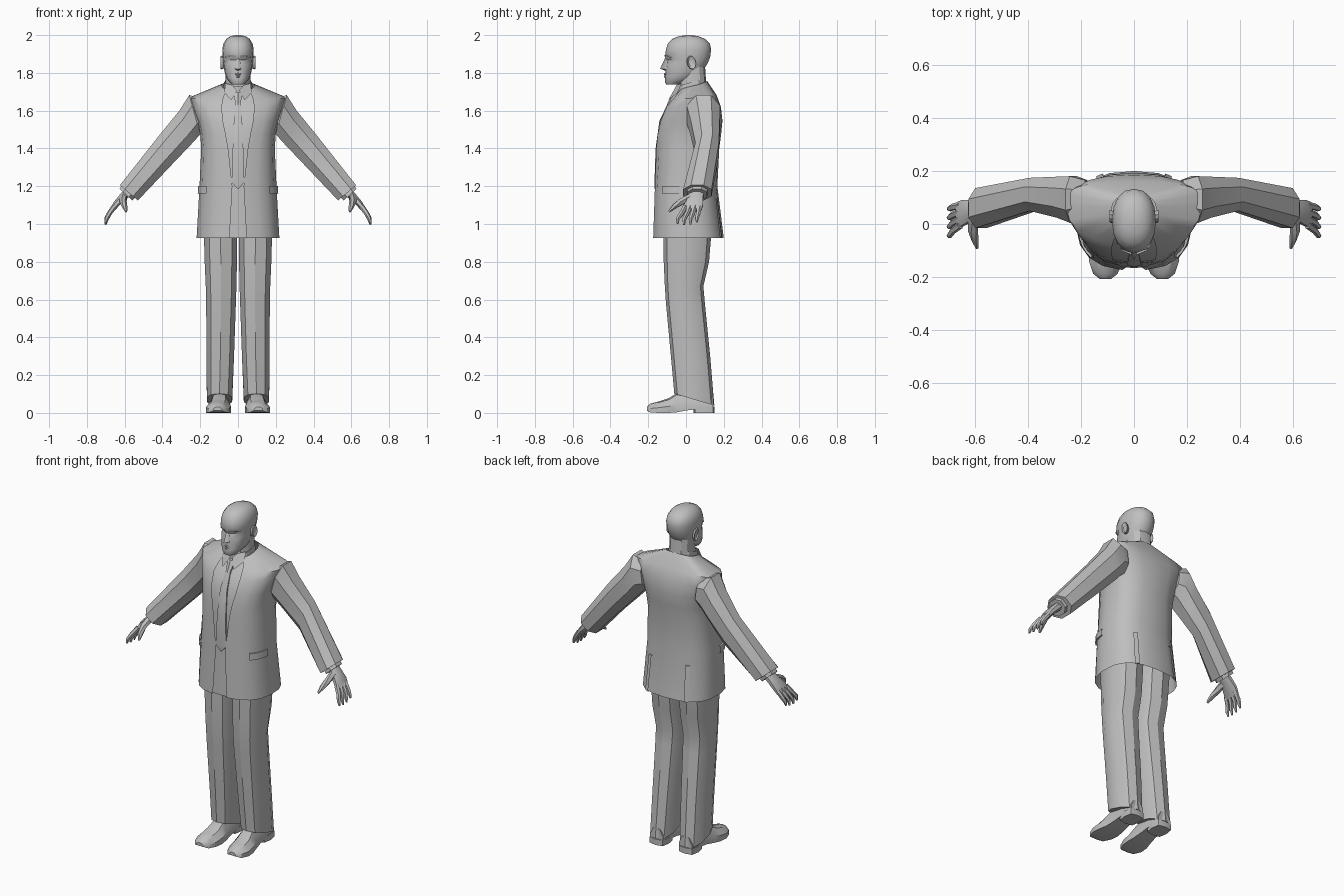
import bpy, bmesh, math
from mathutils import Vector

if "Cube" in bpy.data.objects:
    bpy.data.objects.remove(bpy.data.objects["Cube"])

grey = bpy.data.materials.new("plain_grey")
grey.diffuse_color = (0.52, 0.52, 0.52, 1)
grey.use_nodes = True
grey.node_tree.nodes["Principled BSDF"].inputs["Base Color"].default_value = grey.diffuse_color


def finish(name, verts, faces, mirror=False, angle=32):
    """Make an object, fix normals, mirror when needed, shade smooth with sharp edges."""
    bm = bmesh.new()
    vs = [bm.verts.new(v) for v in verts]
    for f in faces:
        bm.faces.new([vs[i] for i in f])
    bmesh.ops.recalc_face_normals(bm, faces=bm.faces)
    me = bpy.data.meshes.new(name)
    bm.to_mesh(me)
    bm.free()
    me.materials.append(grey)
    ob = bpy.data.objects.new(name, me)
    bpy.context.collection.objects.link(ob)
    if mirror:
        m = ob.modifiers.new("mirror", 'MIRROR')
        m.use_clip = True
        m.merge_threshold = 0.0005
    bpy.ops.object.select_all(action='DESELECT')
    ob.select_set(True)
    bpy.context.view_layer.objects.active = ob
    bpy.ops.object.shade_smooth_by_angle(angle=math.radians(angle))
    return ob


def loft(name, rings, closed=True, caps=True, mirror=False, angle=32):
    """Skin a list of point rows."""
    n = len(rings[0])
    verts = [p for r in rings for p in r]
    faces = []
    for i in range(len(rings) - 1):
        for j in range(n if closed else n - 1):
            k = (j + 1) % n
            faces.append((i * n + j, i * n + k, (i + 1) * n + k, (i + 1) * n + j))
    if closed and caps:
        faces += [tuple(range(n)), tuple(range(len(verts) - n, len(verts)))]
    return finish(name, verts, faces, mirror, angle)


def spow(v, p):
    return math.copysign(abs(v) ** p, v)


def ring(z, xi, xo, yf, yb, n=12, p=0.85, tilt=0.0, yc=None):
    """Horizontal rounded section between x and y limits."""
    cx, rx = (xi + xo) / 2, (xo - xi) / 2
    yc = (yf + yb) / 2 if yc is None else yc
    pts = []
    for k in range(n):
        a = 2 * math.pi * k / n
        c = spow(math.cos(a), p)
        y = yc - c * ((yc - yf) if c > 0 else (yb - yc))
        pts.append(Vector((cx + rx * spow(math.sin(a), p), y, z - tilt * (y - yc))))
    return pts


def oval(c, u, v, n=8, p=0.85):
    """Section around c spanned by half-axes u and v."""
    c, u, v = Vector(c), Vector(u), Vector(v)
    return [c + u * spow(math.cos(a), p) + v * spow(math.sin(a), p)
            for a in (2 * math.pi * (k + 0.5) / n for k in range(n))]


def tube(name, path, radii, n=6):
    """Tapered bent tube, mirrored to the other side."""
    path = [Vector(p) for p in path]
    rings = []
    for i, c in enumerate(path):
        d = (path[min(i + 1, len(path) - 1)] - path[max(i - 1, 0)]).normalized()
        u = d.cross(Vector((0.3, 1, 0.2))).normalized()
        rings.append(oval(c, u * radii[i], d.cross(u) * radii[i], n))
    loft(name, rings, mirror=True, angle=50)


# Jacket sections: z, opening x, side x, front y, back y, middle y, front drop
SEC = [(0.925, .045, .220, -.175, .200, .020, 0),
       (1.200, .030, .205, -.165, .166, .010, 0),
       (1.400, .052, .195, -.160, .176, .020, 0),
       (1.475, .065, .200, -.154, .186, .030, 0),
       (1.545, .080, .215, -.140, .193, .050, 0),
       (1.620, .086, .245, -.108, .185, .075, 0),
       (1.682, .080, .258, -.075, .162, .090, .025),
       (1.757, .062, .086, -.045, .112, .040, .050)]
P = 0.78


def coat(t, s, off=0.0):
    """Point on the coat surface at angle t (0 front, pi back) and section s."""
    i = min(int(s), len(SEC) - 2)
    z, _, sx, yf, yb, yc, drop = [a + (b - a) * (s - i) for a, b in zip(SEC[i], SEC[i + 1])]
    c = spow(math.cos(t), P)
    y = yc - c * ((yc - yf + off) if c > 0 else (yb - yc + off))
    x = (sx + off) * abs(math.sin(t)) ** P
    return Vector((0 if x < 1e-6 else x, y, z - drop * (1 + math.cos(t)) / 2))


def open_t(i):
    return math.asin((SEC[i][1] / SEC[i][2]) ** (1 / P))


rows = []
for i in range(len(SEC)):
    t0 = open_t(i)
    rows.append([coat(t0 + (math.pi - t0) * k / 9, i) for k in range(10)])
for p in rows:
    p[-1].x = 0
loft("jacket", rows, closed=False, mirror=True, angle=38)

# Shirt front behind the opening
rows = [[coat((open_t(i) + 0.22) * k / 4, i, -0.012) for k in range(5)] for i in range(len(SEC))]
loft("shirt_front", rows, closed=False, mirror=True)


def patch(name, t0, t1, s0, s1, off):
    """Thin raised flap following the coat surface."""
    ts = [math.radians(t0 + (t1 - t0) * k / 4) for k in range(5)]
    loft(name, [[coat(t, s1, -.002) for t in ts], [coat(t, s1, off) for t in ts],
                [coat(t, s0, off) for t in ts], [coat(t, s0, -.002) for t in ts]],
         closed=False, mirror=True)


patch("pocket_flap", 46, 84, 0.86, 1.0, 0.007)
patch("vent_flap", 146, 154, 0.0, 0.75, 0.005)

# Tie blade, knot and shirt collar points
blade = [(1.64, .014, -.092), (1.545, .022, -.137), (1.40, .028, -.157),
         (1.22, .034, -.163), (1.185, .001, -.163)]
loft("tie_blade", [[(0, y - .004, z), (w, y, z), (w, y + .01, z)] for z, w, y in blade],
     closed=False, mirror=True)
loft("tie_knot", [ring(z, -w, w, y - .014, y + .02, 6) for z, w, y in
                  ((1.63, .013, -.088), (1.675, .024, -.068), (1.695, .02, -.058))])
loft("collar", [ring(z, -w, w, f, b, 12, tilt=-.3) for z, w, f, b in
                ((1.68, .082, -.055, .105), (1.75, .074, -.048, .098))], caps=False)
finish("collar_point", [(.006, -.062, 1.708), (.035, -.094, 1.655), (.072, -.045, 1.695),
                        (.068, -.022, 1.745), (.03, -.05, 1.735)], [(0, 1, 2, 3, 4)], mirror=True)

# Trousers
legs = [(.07, .028, .168, -.062, .150, .30), (.30, .018, .169, -.080, .128, 0),
        (.58, .008, .172, -.106, .100, 0), (.67, .005, .174, -.112, .092, 0),
        (.80, .002, .180, -.118, .122, 0), (1.02, .000, .186, -.120, .140, 0)]
loft("trouser_leg", [ring(z, a, b, f, k, 10, .8, t) for z, a, b, f, k, t in legs],
     mirror=True, angle=30)

# Shoes, lofted from toe to heel
shoe = [(-.207, .108, .022, .012, .032), (-.188, .108, .046, .002, .050),
        (-.14, .106, .064, 0, .062), (-.09, .102, .064, 0, .078), (-.05, .098, .056, .003, .105),
        (.01, .096, .048, .014, .11), (.06, .096, .048, .02, .12), (.142, .096, .042, .02, .10)]
loft("shoe", [[(cx - w, y, b), (cx - w, y, b + (t - b) * .45), (cx - w * .55, y, t - (t - b) * .1),
               (cx, y, t), (cx + w * .55, y, t - (t - b) * .1),
               (cx + w, y, b + (t - b) * .45), (cx + w, y, b)] for y, cx, w, b, t in shoe],
     mirror=True)
loft("shoe_heel", [ring(z, .046, .148, .04, .152, 8, .5) for z in (0, .035)], mirror=True)

# Sleeves: top x z, bottom x z, front y, back y
arm = [(.190, 1.66, .17, 1.50, .03, .165), (.258, 1.682, .200, 1.475, .005, .180),
       (.310, 1.600, .250, 1.420, .025, .178), (.412, 1.475, .350, 1.315, .050, .174),
       (.625, 1.205, .530, 1.125, -.015, .135)]


def sleeve(tx, tz, bx, bz, f, b):
    return oval(((tx + bx) / 2, (f + b) / 2, (tz + bz) / 2),
                ((tx - bx) * .54, 0, (tz - bz) * .54), (0, (b - f) * .54, 0), 8, .9)


loft("sleeve", [sleeve(*a) for a in arm], mirror=True, angle=30)
loft("shirt_cuff", [sleeve(.61, 1.21, .54, 1.145, .01, .115),
                    sleeve(.627, 1.185, .56, 1.125, .005, .110)], mirror=True)

# Hands: palm, thumb and four curled fingers
palm = [((.575, .058, 1.175), .026, .036), ((.612, .052, 1.140), .022, .042),
        ((.645, .042, 1.105), .018, .052), ((.665, .034, 1.075), .013, .052)]
loft("palm", [oval(c, (h * .75, 0, h * .66), (0, w, 0)) for c, h, w in palm],
     mirror=True, angle=50)
for k, name in enumerate(("index", "middle", "ring", "little")):
    y0, y1 = -.004 + .025 * k, -.044 + .034 * k
    d = (.006, .0, .002, .014)[k]
    tube(name + "_finger", [(.655, y0, 1.092), (.682, (y0 + y1) / 2, 1.055),
                            (.696, y1, 1.025 + d / 2), (.702, y1, .996 + d)],
         (.014, .013, .011, .005))
tube("thumb", [(.608, .025, 1.14), (.608, -.025, 1.118), (.600, -.062, 1.093),
               (.592, -.09, 1.066)], (.02, .018, .014, .006))

# Neck and head
loft("neck", [ring(z, -w, w, f, b, 12) for z, w, f, b in
              ((1.66, .075, -.045, .115), (1.76, .066, -.035, .106), (1.85, .066, -.04, .100))])
skull = [(1.738, .032, -.104, -.04), (1.752, .046, -.112, .0), (1.775, .063, -.110, .055),
         (1.81, .072, -.108, .088), (1.845, .077, -.106, .112), (1.868, .080, -.106, .122),
         (1.890, .082, -.111, .129), (1.925, .083, -.106, .133), (1.955, .077, -.096, .126),
         (1.980, .062, -.072, .100), (1.994, .040, -.038, .066), (2.0, .014, -.002, .028)]
rows = [ring(z, -w, w, f, b, 16, .9) for z, w, f, b in skull]
for p in rows[5]:  # eye sockets
    if p.y < -.06 and .015 < abs(p.x) < .06:
        p.y += .014
loft("head", rows, angle=40)

# Nose, eyebrows, lips and ears
finish("nose", [(0, -.112, 1.876), (.009, -.098, 1.872), (.019, -.098, 1.818),
                (0, -.137, 1.822), (0, -.10, 1.808)],
       [(0, 1, 2, 3), (3, 2, 4)], mirror=True)
finish("eyebrow", [(.010, -.116, 1.892), (.045, -.102, 1.896), (.066, -.074, 1.888),
                   (.066, -.070, 1.879), (.045, -.096, 1.884), (.010, -.109, 1.880)],
       [(0, 1, 4, 5), (1, 2, 3, 4)], mirror=True)
for name, z in (("upper_lip", 1.793), ("lower_lip", 1.781)):
    loft(name, [oval((x, y, z), (0, .007 * s, 0), (0, 0, .006 * s), 6) for x, y, s in
                ((-.03, -.093, .3), (0, -.111, 1), (.03, -.093, .3))])
loft("ear", [oval((x, y, 1.855), (0, .023 * s, .005 * s), (0, -.008 * s, .036 * s), 10, 1)
             for x, y, s in ((.070, .022, .8), (.086, .028, 1), (.092, .030, .95), (.085, .028, .6))],
     mirror=True)
